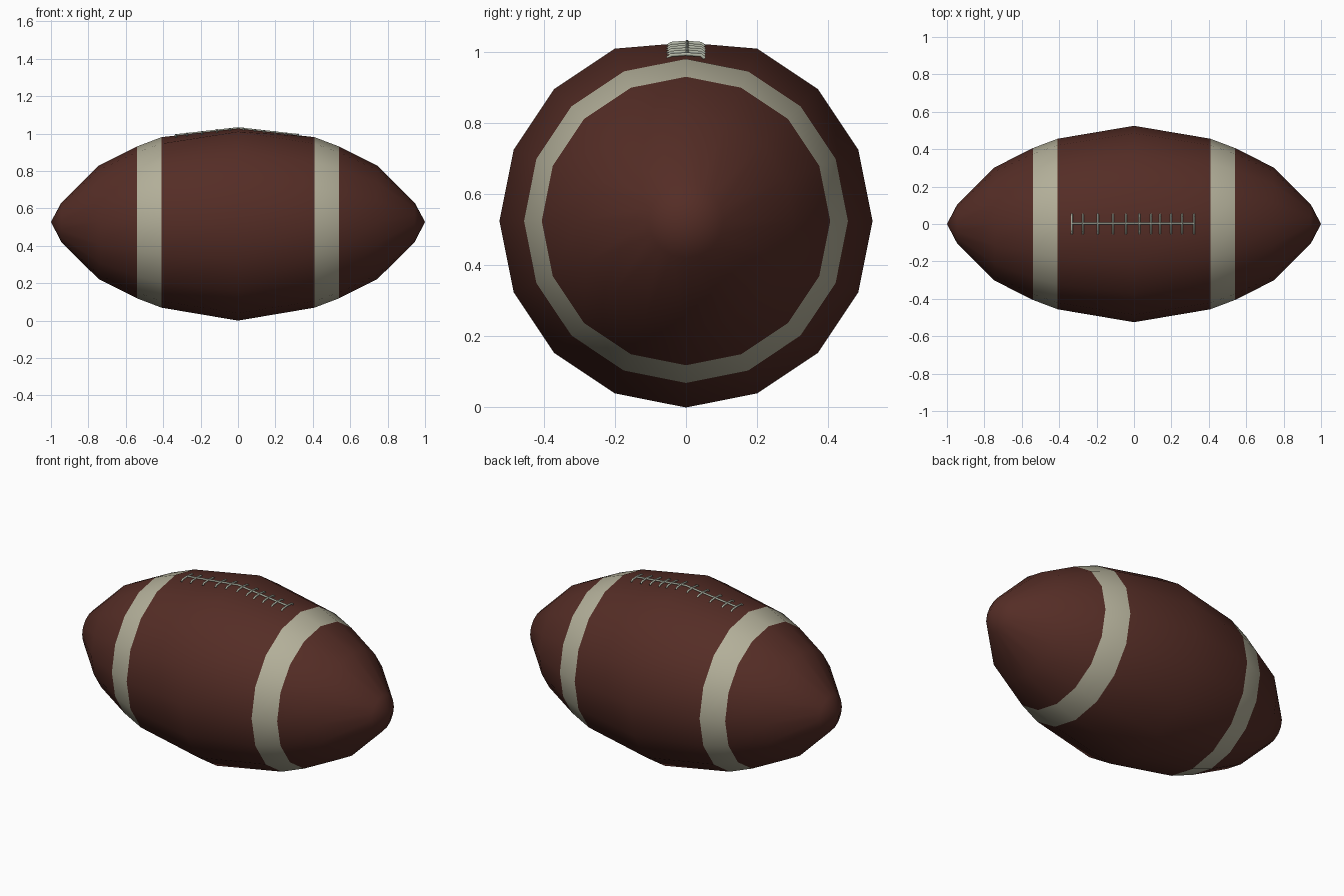
import bpy, bmesh
from math import sin, cos, pi

if "Cube" in bpy.data.objects:
    bpy.data.objects.remove(bpy.data.objects["Cube"])

SIDES = 16
MID_Z = 0.525


def material(name, rgb):
    m = bpy.data.materials.new(name)
    m.diffuse_color = (*rgb, 1)
    m.use_nodes = True
    m.node_tree.nodes["Principled BSDF"].inputs["Base Color"].default_value = m.diffuse_color
    return m


leather = material("brown_leather", (0.09, 0.026, 0.019))
paint = material("cream_paint", (0.45, 0.43, 0.32))
cord = material("lace_cord", (0.42, 0.44, 0.36))

# Ball: half profile (x, radius), mirrored and revolved about the x axis
half = [(0.945, 0.105), (0.745, 0.303), (0.54, 0.406), (0.408, 0.456)]
profile = [(-x, r) for x, r in half] + [(0, 0.525)] + half[::-1]
bm = bmesh.new()
rings = []
for x, r in profile:
    ring = []
    for i in range(SIDES):
        a = 2 * pi * i / SIDES
        ring.append(bm.verts.new((x, r * sin(a), MID_Z + r * cos(a))))
    rings.append(ring)
rings[4][0].co.z = 1.027  # slightly flattened under the laces

STRIPES = (2, 5)  # ring gaps painted cream
for k in range(len(rings) - 1):
    for i in range(SIDES):
        j = (i + 1) % SIDES
        f = bm.faces.new((rings[k][i], rings[k][j], rings[k + 1][j], rings[k + 1][i]))
        f.material_index = 1 if k in STRIPES else 0

# Pointed tips
for ring, x in ((rings[0], -1), (rings[-1], 1)):
    tip = bm.verts.new((x, 0, MID_Z + 0.003))
    for i in range(SIDES):
        bm.faces.new((ring[i], ring[(i + 1) % SIDES], tip))
bmesh.ops.recalc_face_normals(bm, faces=bm.faces)
for f in bm.faces:
    f.smooth = True
mesh = bpy.data.meshes.new("ball")
bm.to_mesh(mesh)
bm.free()
mesh.materials.append(leather)
mesh.materials.append(paint)
bpy.context.collection.objects.link(bpy.data.objects.new("ball", mesh))


def ridge(x):
    """Height of the top seam at x."""
    return 1.027 - abs(x) * (1.027 - 0.981) / 0.408


def lace(name, points, radius):
    c = bpy.data.curves.new(name, "CURVE")
    c.dimensions = "3D"
    c.bevel_depth = radius
    c.bevel_resolution = 1
    c.use_fill_caps = True
    s = c.splines.new("POLY")
    s.points.add(len(points) - 1)
    for p, co in zip(s.points, points):
        p.co = (*co, 1)
    c.materials.append(cord)
    bpy.context.collection.objects.link(bpy.data.objects.new(name, c))


# Lace running along the seam
lace("long_lace", [(x, 0.003, ridge(x) + 0.002) for x in (-0.335, -0.17, 0, 0.16, 0.323)], 0.006)

# Cross laces, unevenly spaced, ends dipping into the leather
for n, x in enumerate((-0.332, -0.273, -0.193, -0.112, -0.043, 0.029,
                       0.091, 0.139, 0.198, 0.257, 0.321)):
    z = ridge(x)
    lace(f"cross_lace_{n + 1}",
         [(x, y, z + dz) for y, dz in ((-0.053, -0.008), (-0.042, 0.001), (0, 0.004),
                                       (0.042, 0.001), (0.053, -0.008))], 0.0055)
